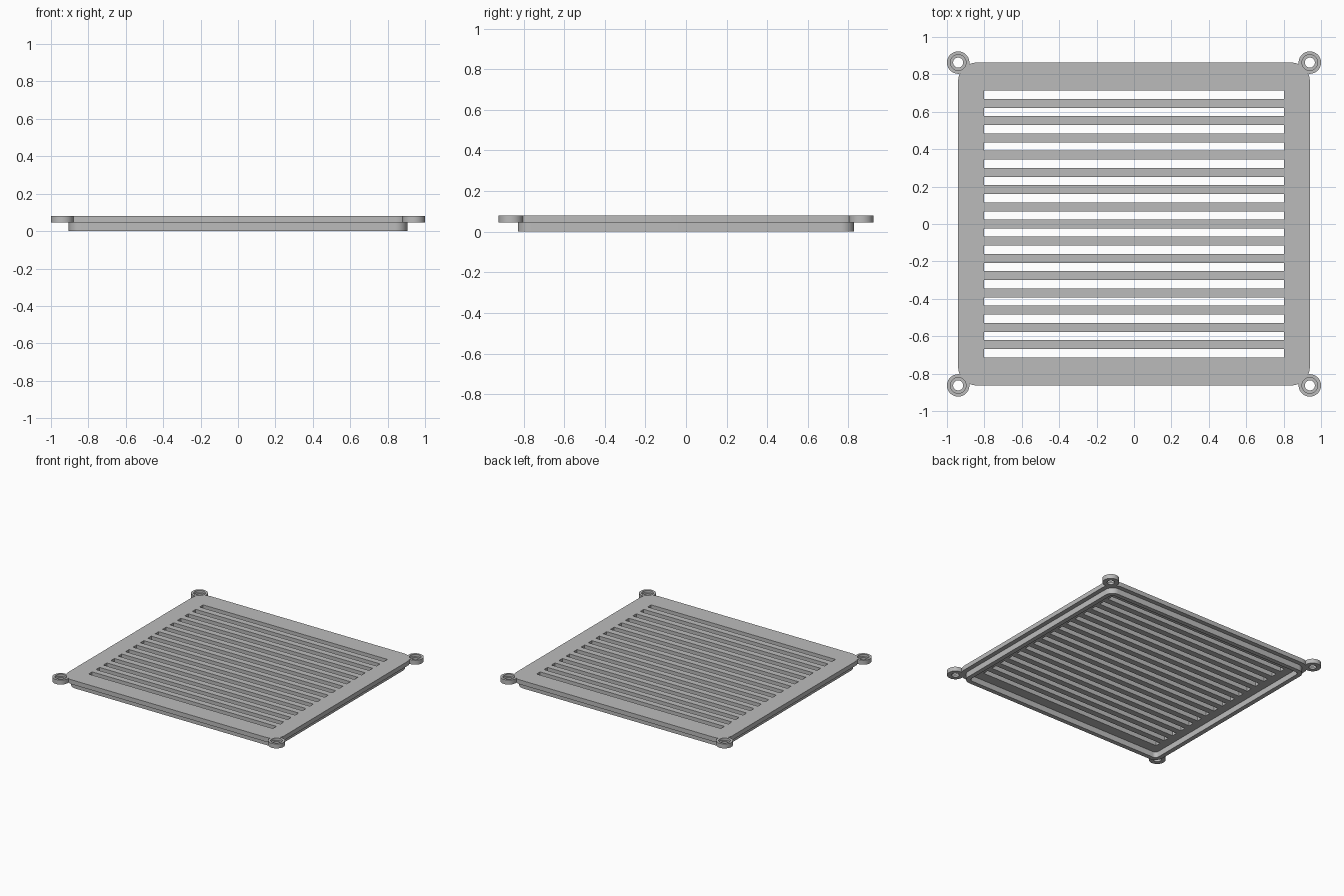
import bpy, bmesh
from math import sin, cos, acos, radians, pi, hypot

if "Cube" in bpy.data.objects:
    bpy.data.objects.remove(bpy.data.objects["Cube"])

HX, HY = 0.94, 0.863          # half size of the plate
CORNER, EAR = 0.10, 0.06      # corner and screw ear radii
BORE, HOLE = 0.042, 0.027     # screw head recess and through hole
LIP_TOP, SEAT, TOP = 0.045, 0.061, 0.08

grey = bpy.data.materials.new("grey plastic")
grey.use_nodes = True
colour = (0.5, 0.5, 0.5, 1)
grey.diffuse_color = colour
grey.node_tree.nodes["Principled BSDF"].inputs["Base Color"].default_value = colour


def arc(cx, cy, r, a0, a1, n):
    return [(cx + r * cos(a0 + (a1 - a0) * i / n),
             cy + r * sin(a0 + (a1 - a0) * i / n)) for i in range(n + 1)]


def circle(cx, cy, r, n=32):
    return arc(cx, cy, r, 0, 2 * pi, n)[:-1]


def rounded_rect(hx, hy, r):
    pts = []
    for k, (sx, sy) in enumerate(((1, 1), (-1, 1), (-1, -1), (1, -1))):
        pts += arc(sx * (hx - r), sy * (hy - r), r, k * pi / 2, (k + 1) * pi / 2, 10)
    return pts


def eared_outline():
    # Rounded rectangle whose corners run into round screw ears
    d = hypot(CORNER, CORNER)
    ear_in = acos((d * d + EAR ** 2 - CORNER ** 2) / (2 * d * EAR))
    arc_in = acos((d * d + CORNER ** 2 - EAR ** 2) / (2 * d * CORNER))
    pts = []
    for k, (sx, sy) in enumerate(((1, 1), (-1, 1), (-1, -1), (1, -1))):
        q = pi / 4 + k * pi / 2
        cx, cy = sx * (HX - CORNER), sy * (HY - CORNER)
        pts += arc(cx, cy, CORNER, q - pi / 4, q - arc_in, 5)
        pts += arc(sx * HX, sy * HY, EAR, q - pi + ear_in, q + pi - ear_in, 28)[1:-1]
        pts += arc(cx, cy, CORNER, q + arc_in, q + pi / 4, 5)
    return pts


def slab(name, loops, z0, z1):
    # Extrude an outline with holes into a solid slab
    curve = bpy.data.curves.new(name + "_profile", "CURVE")
    curve.dimensions = "2D"
    curve.fill_mode = "BOTH"
    curve.extrude = (z1 - z0) / 2
    for loop in loops:
        s = curve.splines.new("POLY")
        s.points.add(len(loop) - 1)
        for p, (x, y) in zip(s.points, loop):
            p.co = (x, y, 0, 1)
        s.use_cyclic_u = True
    temp = bpy.data.objects.new(name + "_profile", curve)
    bpy.context.collection.objects.link(temp)
    graph = bpy.context.evaluated_depsgraph_get()
    mesh = bpy.data.meshes.new_from_object(temp.evaluated_get(graph))
    bpy.data.objects.remove(temp)
    bpy.data.curves.remove(curve)

    bm = bmesh.new()
    bm.from_mesh(mesh)
    bmesh.ops.remove_doubles(bm, verts=bm.verts, dist=1e-5)
    bmesh.ops.recalc_face_normals(bm, faces=bm.faces)
    bmesh.ops.translate(bm, verts=bm.verts, vec=(0, 0, (z0 + z1) / 2))
    bm.to_mesh(mesh)
    bm.free()
    mesh.name = name
    mesh.materials.clear()
    mesh.materials.append(grey)
    obj = bpy.data.objects.new(name, mesh)
    bpy.context.collection.objects.link(obj)
    bpy.ops.object.select_all(action="DESELECT")
    obj.select_set(True)
    bpy.context.view_layer.objects.active = obj
    bpy.ops.object.shade_smooth_by_angle(angle=radians(30))
    return obj


# Slotted plate with screw ears
ears = {"front_right": (-HX, -HY), "front_left": (HX, -HY),
        "back_right": (-HX, HY), "back_left": (HX, HY)}
slots = []
for i in range(16):
    y = (i - 7.5) * 0.0921
    slots.append([(sx * 0.803, y + sy * 0.022)
                  for sx, sy in ((-1, -1), (1, -1), (1, 1), (-1, 1))])
bores = [circle(x, y, BORE) for x, y in ears.values()]
slab("vent_plate", [eared_outline()] + slots + bores, LIP_TOP, TOP)

# Recessed screw seats
for side, (x, y) in ears.items():
    slab(side + "_screw_seat", [circle(x, y, BORE), circle(x, y, HOLE)], LIP_TOP, SEAT)

# Thin locating rim under the plate
slab("locating_rim", [rounded_rect(HX - 0.035, HY - 0.035, 0.065),
                      rounded_rect(HX - 0.07, HY - 0.07, 0.03)], 0, LIP_TOP)
